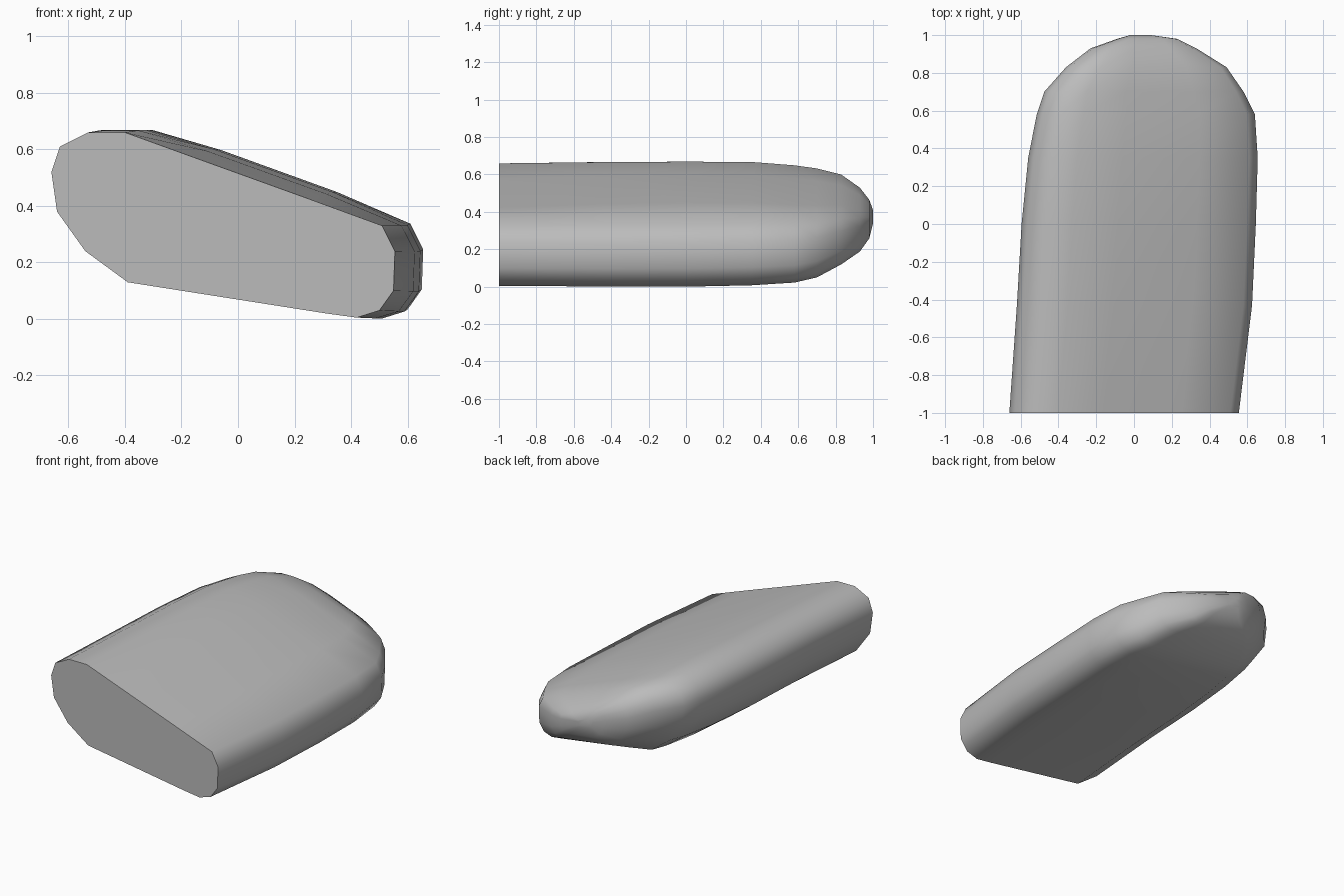
import bpy
import bmesh
import math

cube = bpy.data.objects.get("Cube")
if cube:
    bpy.data.objects.remove(cube, do_unlink=True)

# Single matte grey
grey = bpy.data.materials.new("light grey")
grey.use_nodes = True
colour = (0.5, 0.5, 0.5, 1)
grey.diffuse_color = colour
grey.node_tree.nodes["Principled BSDF"].inputs["Base Color"].default_value = colour

# Tilted cross-section at the flat cut end (x, z), clockwise from the high edge
PROFILE = [(-.66, .52), (-.63, .61), (-.53, .66), (-.40, .66),
           (-.16, .573), (.25, .425),
           (.51, .33), (.555, .24), (.55, .10), (.50, .03), (.42, .005),
           (.31, .02), (-.39, .13), (-.54, .24), (-.64, .38)]
CROWN = (4, 5)          # profile points along the upper face that bulge slightly

# Stations along the length: y, left edge, right edge, thickness, lift
STATIONS = [(-1, -.66, .555, 1, 0), (-.43, -.62, .625, 1.01, .002),
            (0, -.595, .645, 1.02, .002), (.35, -.56, .655, 1.01, .005),
            (.58, -.515, .64, .96, .005), (.70, -.475, .58, .90, .012),
            (.83, -.36, .49, .75, .035), (.93, -.23, .33, .55, .04),
            (.98, -.09, .23, .34, .05), (1, -.02, .09, .12, .07)]
SLOPE = -.27
MID_Z = .30
x_min = min(p[0] for p in PROFILE)
x_max = max(p[0] for p in PROFILE)
centre = (x_min + x_max) / 2


def section(y, left, right, thick, lift):
    """Narrow the profile along its tilted mid line and thin it about that line."""
    scale = (right - left) / (x_max - x_min)
    points = []
    for i, (x, z) in enumerate(PROFILE):
        dx = x - centre
        height = z - (MID_Z + SLOPE * dx)
        new_z = MID_Z + lift + SLOPE * dx * scale + height * thick
        if i in CROWN:
            new_z += .02 * math.sin(math.pi * (y + 1) / 2)
        points.append(((left + right) / 2 + dx * scale, y, new_z))
    return points


# Loft the sections into a rounded slab, closed at both ends
bm = bmesh.new()
rings = [[bm.verts.new(p) for p in section(*s)] for s in STATIONS]
count = len(PROFILE)
for a, b in zip(rings, rings[1:]):
    for i in range(count):
        j = (i + 1) % count
        bm.faces.new((a[i], a[j], b[j], b[i]))
bm.faces.new(rings[0])
bm.faces.new(rings[-1])
bmesh.ops.recalc_face_normals(bm, faces=bm.faces)

# Rest the slab on the ground
low = min(v.co.z for v in bm.verts)
bmesh.ops.translate(bm, verts=bm.verts, vec=(0, 0, -low))

mesh = bpy.data.meshes.new("rounded_slab")
bm.to_mesh(mesh)
bm.free()
slab = bpy.data.objects.new("rounded_slab", mesh)
bpy.context.collection.objects.link(slab)
mesh.materials.append(grey)

bpy.ops.object.select_all(action='DESELECT')
slab.select_set(True)
bpy.context.view_layer.objects.active = slab
bpy.ops.object.shade_smooth_by_angle(angle=math.radians(50))
